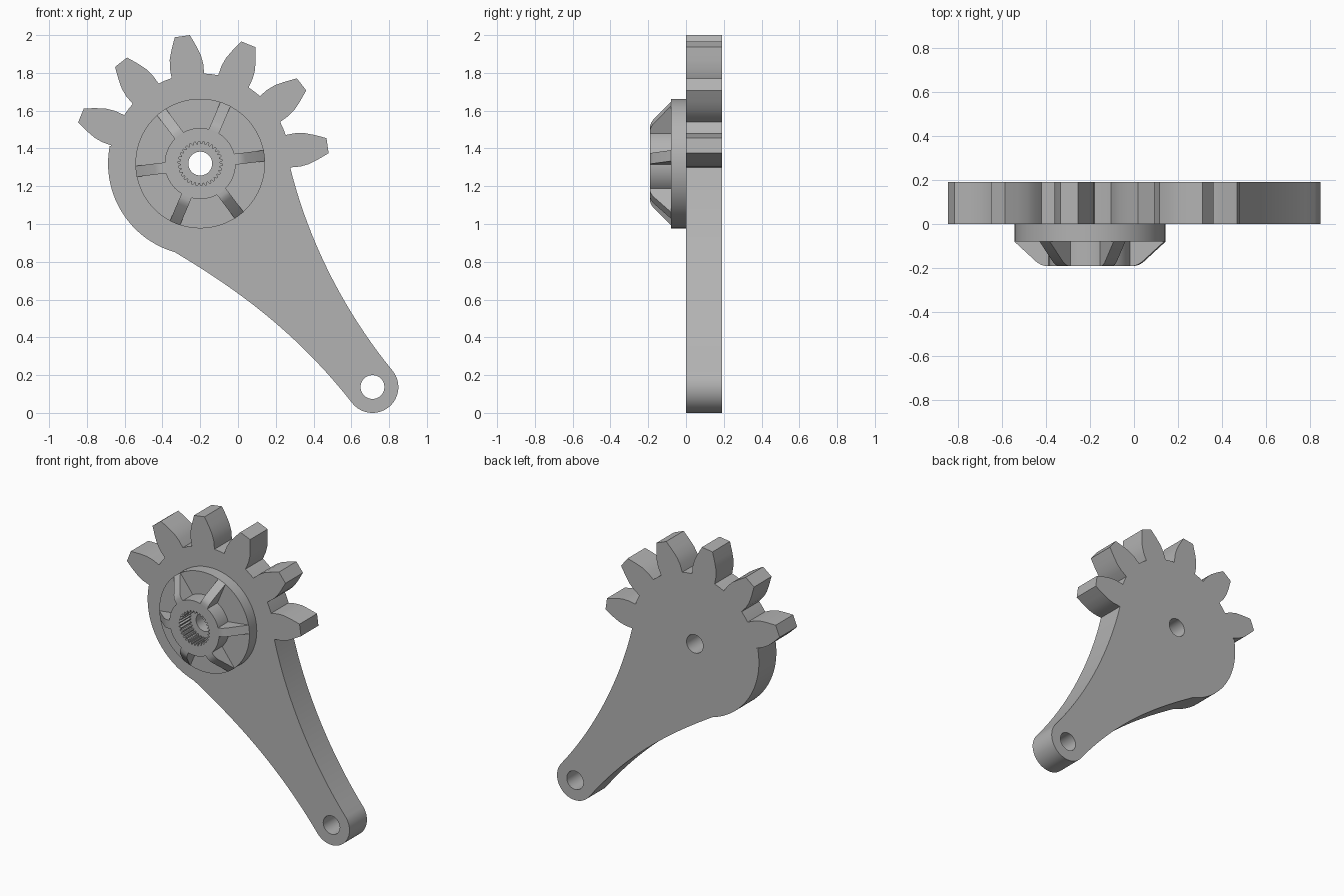
import bpy
import bmesh
from math import cos, sin, radians, pi
from mathutils import Vector
from mathutils.geometry import interpolate_bezier

if "Cube" in bpy.data.objects:
    bpy.data.objects.remove(bpy.data.objects["Cube"], do_unlink=True)

grey = bpy.data.materials.new("plain_grey")
grey.use_nodes = True
grey.diffuse_color = (0.45, 0.45, 0.45, 1)
grey.node_tree.nodes["Principled BSDF"].inputs["Base Color"].default_value = (0.45, 0.45, 0.45, 1)

HUB = Vector((-0.2, 1.32))
PIVOT = Vector((0.712, 0.137))
BORE = 0.063


def polar(centre, radius, degrees):
    a = radians(degrees)
    return centre + Vector((cos(a), sin(a))) * radius


def arc(centre, radius, start, end, steps):
    return [polar(centre, radius, start + (end - start) * i / steps) for i in range(steps + 1)]


def circle(centre, radius, steps=64):
    return arc(centre, radius, 0, 360, steps)[:-1]


def bezier(*points):
    return [p.to_2d() for p in interpolate_bezier(*[Vector(p).to_3d() for p in points], 20)]


def finish(obj):
    obj.data.materials.clear()
    obj.data.materials.append(grey)
    bpy.ops.object.select_all(action='DESELECT')
    obj.select_set(True)
    bpy.context.view_layer.objects.active = obj
    bpy.ops.object.shade_smooth_by_angle(angle=radians(25))


def flat_part(name, loops, front, back):
    """Fill outlines (later loops are holes) and extrude them along y."""
    curve = bpy.data.curves.new(name, 'CURVE')
    curve.dimensions = '2D'
    curve.fill_mode = 'BOTH'
    curve.extrude = (back - front) / 2
    for loop in loops:
        spline = curve.splines.new('POLY')
        spline.points.add(len(loop) - 1)
        for point, p in zip(spline.points, loop):
            point.co = (p.x, p.y, 0, 1)
        spline.use_cyclic_u = True
    obj = bpy.data.objects.new(name, curve)
    bpy.context.collection.objects.link(obj)
    obj.rotation_euler.x = pi / 2
    obj.location.y = (front + back) / 2
    bpy.ops.object.select_all(action='DESELECT')
    obj.select_set(True)
    bpy.context.view_layer.objects.active = obj
    bpy.ops.object.convert(target='MESH')
    obj = bpy.context.view_layer.objects.active
    bm = bmesh.new()
    bm.from_mesh(obj.data)
    bmesh.ops.remove_doubles(bm, verts=bm.verts, dist=0.0001)
    bmesh.ops.recalc_face_normals(bm, faces=bm.faces)
    bm.to_mesh(obj.data)
    bm.free()
    finish(obj)


# Lever plate: six gear teeth, round back, tapering arm with rounded end
flank = [(0.477, 10.5), (0.53, 9.7), (0.575, 8.3), (0.62, 6.2), (0.682, 3.4)]
outline = []
for tooth in range(6):
    middle = 8 + 30 * tooth
    outline += [polar(HUB, r, middle - a) for r, a in flank]
    outline += [polar(HUB, r, middle + a) for r, a in reversed(flank)]
    if tooth < 5:
        outline.append(polar(HUB, 0.477, middle + 15))
outline += arc(HUB, 0.488, 169, 254, 30)
lower_end, upper_end = polar(PIVOT, 0.137, 218), polar(PIVOT, 0.137, 397)
outline += bezier(outline[-1], (0.01, 0.645), (0.315, 0.42), lower_end)[1:]
outline += arc(PIVOT, 0.137, 218, 397, 30)[1:]
outline += bezier(upper_end, (0.565, 0.53), (0.37, 0.915), outline[0])[1:-1]
flat_part("lever_plate", [outline, circle(HUB, BORE), circle(PIVOT, BORE)], 0, 0.19)

# Round flange with the through bore
flat_part("hub_flange", [circle(HUB, 0.343, 96), circle(HUB, BORE)], -0.08, 0)

# Hub collar with a toothed socket
teeth = 30
socket = []
for i in range(teeth):
    for radius, offset in ((0.103, 0.1), (0.103, 0.4), (0.117, 0.6), (0.117, 0.9)):
        socket.append(polar(HUB, radius, (i + offset) * 360 / teeth))
flat_part("hub_collar", [circle(HUB, 0.188), socket], -0.19, -0.08)

# Sloping ribs around the collar
rib_profile = [(0.18, -0.08), (0.18, -0.19), (0.205, -0.19), (0.222, -0.185),
               (0.24, -0.174), (0.343, -0.08)]
for i in range(6):
    angle = 7 + 60 * i
    along = Vector((cos(radians(angle)), 0, sin(radians(angle))))
    across = Vector((-along.z, 0, along.x)) * 0.029
    origin = Vector((HUB.x, 0, HUB.y))
    bm = bmesh.new()
    verts = [bm.verts.new(origin + along * r + Vector((0, y, 0)) - across) for r, y in rib_profile]
    face = bm.faces.new(verts)
    side = bmesh.ops.extrude_face_region(bm, geom=[face])
    bmesh.ops.translate(bm, vec=across * 2,
                        verts=[v for v in side["geom"] if isinstance(v, bmesh.types.BMVert)])
    bmesh.ops.recalc_face_normals(bm, faces=bm.faces)
    mesh = bpy.data.meshes.new("rib")
    bm.to_mesh(mesh)
    bm.free()
    rib = bpy.data.objects.new("rib_%d" % (i + 1), mesh)
    bpy.context.collection.objects.link(rib)
    finish(rib)
